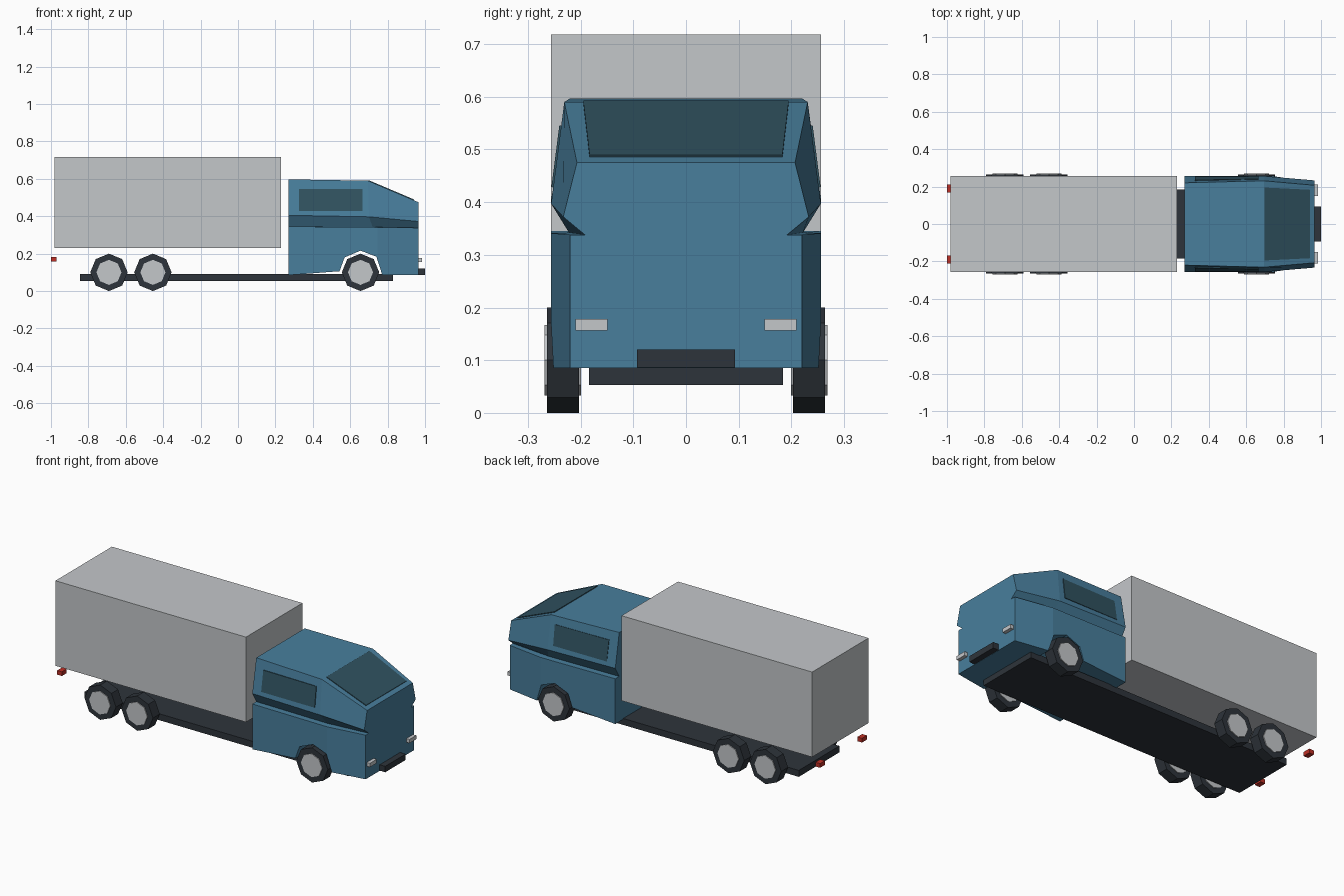
import bpy, bmesh, math
from mathutils import Vector

if "Cube" in bpy.data.objects:
    bpy.data.objects.remove(bpy.data.objects["Cube"])


def material(name, rgb):
    m = bpy.data.materials.new(name)
    m.diffuse_color = (*rgb, 1)
    m.use_nodes = True
    m.node_tree.nodes["Principled BSDF"].inputs["Base Color"].default_value = m.diffuse_color
    return m


BLUE = material("cab blue", (0.065, 0.21, 0.335))
GLASS = material("dark glass", (0.03, 0.085, 0.117))
GREY = material("light grey", (0.55, 0.57, 0.59))
DARK = material("dark rubber", (0.027, 0.034, 0.043))
RED = material("lamp red", (0.52, 0.03, 0.02))


def finish(bm, name, mat):
    bmesh.ops.recalc_face_normals(bm, faces=bm.faces[:])
    mesh = bpy.data.meshes.new(name)
    bm.to_mesh(mesh)
    bm.free()
    mesh.materials.append(mat)
    ob = bpy.data.objects.new(name, mesh)
    bpy.context.collection.objects.link(ob)
    return ob


def box(name, x, y, z, mat):
    bm = bmesh.new()
    bmesh.ops.create_cube(bm, size=1)
    for v in bm.verts:
        v.co = [(r[0] + r[1]) / 2 + c * (r[1] - r[0]) for r, c in zip((x, y, z), v.co)]
    return finish(bm, name, mat)


def prism(name, profile, y0, y1, mat):
    """Extrude an (x, z) outline from y0 to y1."""
    bm = bmesh.new()
    f = bm.faces.new([bm.verts.new((x, y0, z)) for x, z in profile])
    ext = bmesh.ops.extrude_face_region(bm, geom=[f])["geom"]
    for v in ext:
        if isinstance(v, bmesh.types.BMVert):
            v.co.y = y1
    return finish(bm, name, mat)


def plate(name, corners, outward, mat):
    """Thin plate straddling a surface."""
    bm = bmesh.new()
    n = Vector(outward).normalized() * 0.004
    a = [bm.verts.new(Vector(c) - n) for c in corners]
    b = [bm.verts.new(Vector(c) + n) for c in corners]
    bm.faces.new(a)
    bm.faces.new(b)
    for i in range(4):
        j = (i + 1) % 4
        bm.faces.new((a[i], a[j], b[j], b[i]))
    return finish(bm, name, mat)


def octagon(cx, cz, r):
    return [(cx + r * math.cos(i * math.pi / 4), cz + r * math.sin(i * math.pi / 4))
            for i in range(8)]


# Cargo box and chassis
box("cargo_box", (-0.98, 0.23), (-0.256, 0.256), (0.23, 0.718), GREY)
box("chassis", (-0.845, 0.83), (-0.184, 0.184), (0.053, 0.09), DARK)

# Cab: half sections (x, y, z) from sill to roof, mirrored and lofted
sections = [
    [(0.27, 0.256, 0.085), (0.27, 0.256, 0.345), (0.27, 0.22, 0.345),
     (0.27, 0.256, 0.405), (0.27, 0.22, 0.597)],
    [(0.745, 0.256, 0.085), (0.745, 0.256, 0.341), (0.72, 0.222, 0.342),
     (0.70, 0.256, 0.397), (0.695, 0.231, 0.59)],
    [(0.965, 0.22, 0.085), (0.965, 0.22, 0.338), (0.965, 0.192, 0.338),
     (0.965, 0.233, 0.372), (0.965, 0.207, 0.475)],
]
bm = bmesh.new()
rings = []
for s in sections:
    pts = s + [(x, -y, z) for x, y, z in reversed(s)]
    rings.append([bm.verts.new(p) for p in pts])
for a, b in zip(rings, rings[1:]):
    for i in range(10):
        j = (i + 1) % 10
        bm.faces.new((a[i], a[j], b[j], b[i]))
for r in (rings[0], rings[-1]):  # stacked quads close the concave ends
    for i in range(4):
        bm.faces.new((r[i], r[i + 1], r[8 - i], r[9 - i]))
cab = finish(bm, "cab", BLUE)

# Wheel arch with rising sill behind it, cut through the cab
arch = prism("arch_cutter", [(0.26, 0.05), (0.26, 0.0845), (0.543, 0.106), (0.57, 0.18),
                             (0.655, 0.216), (0.74, 0.184), (0.77, 0.09), (0.772, 0.05)],
             -0.4, 0.4, BLUE)
arch.hide_render = True
arch.hide_set(True)
cut = cab.modifiers.new("arch", "BOOLEAN")
cut.operation = "DIFFERENCE"
cut.solver = "EXACT"
cut.object = arch

# Windows
plate("windscreen", [(0.697, -0.195, 0.589), (0.697, 0.195, 0.589),
                     (0.94, 0.183, 0.486), (0.94, -0.183, 0.486)], (0.4, 0, 0.92), GLASS)
for side, s in (("left", 1), ("right", -1)):
    plate(side + "_window", [(0.325, s * 0.2505, 0.428), (0.665, s * 0.2515, 0.428),
                             (0.665, s * 0.2365, 0.545), (0.325, s * 0.231, 0.545)],
          (0, s, 0.16), GLASS)

    # Lamps
    def lamp(name, x, y, z, mat):
        box(side + name, x, sorted((s * y[0], s * y[1])), z, mat)
    lamp("_headlight", (0.96, 0.985), (0.149, 0.21), (0.156, 0.178), GREY)
    lamp("_tail_light", (-1.0, -0.97), (0.168, 0.212), (0.157, 0.181), RED)

    # Eight-sided wheels with hubs
    for pos, x in (("front", 0.655), ("middle", -0.455), ("rear", -0.69)):
        prism(f"{side}_{pos}_tyre", octagon(x, 0.1, 0.1), s * 0.203, s * 0.264, DARK)
        prism(f"{side}_{pos}_hub", octagon(x, 0.1, 0.067), s * 0.199, s * 0.269, GREY)

# Front bumper
box("front_bumper", (0.963, 1.0), (-0.093, 0.093), (0.086, 0.12), DARK)
